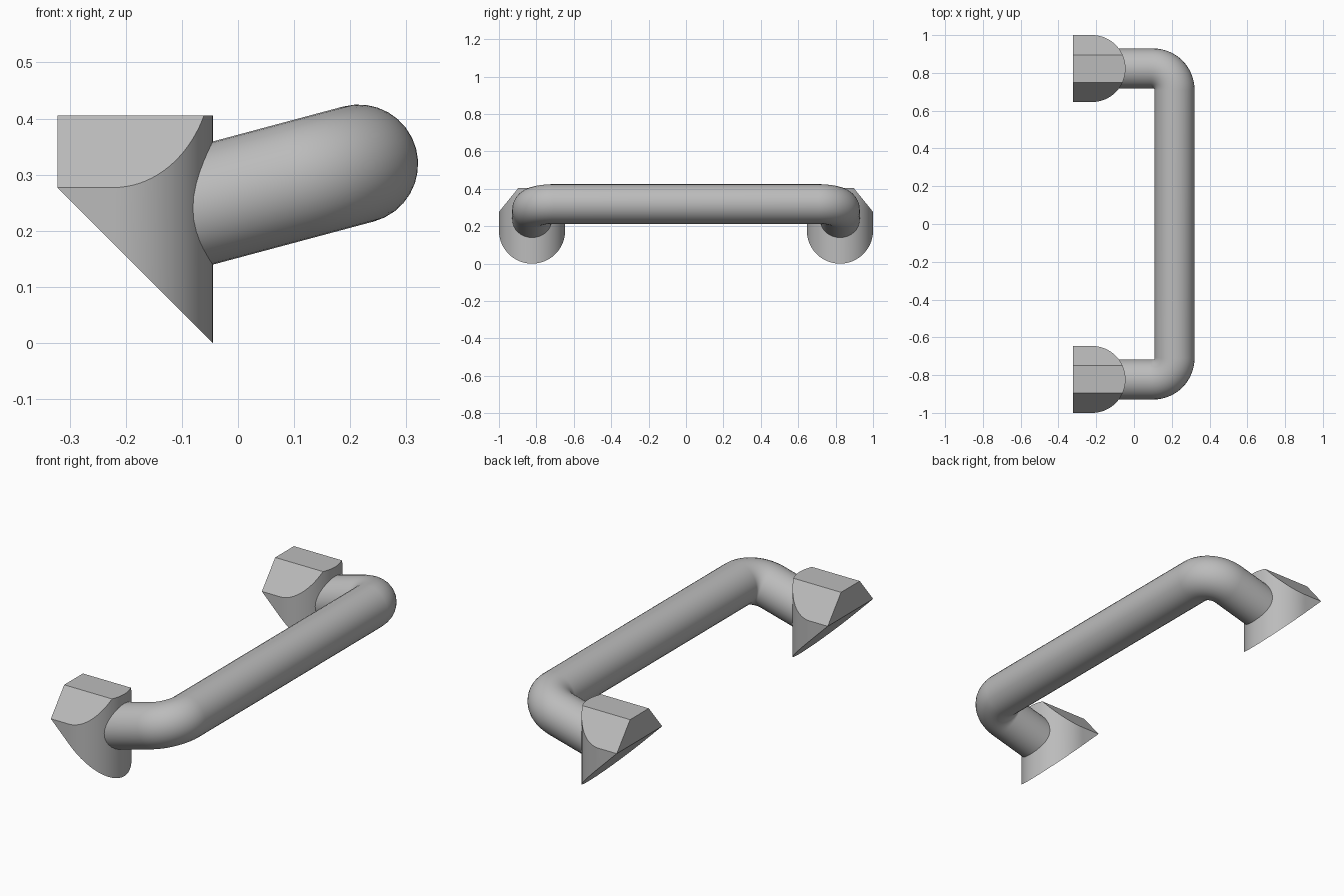
import bpy, bmesh, math
from mathutils import Vector

cube = bpy.data.objects.get("Cube")
if cube:
    bpy.data.objects.remove(cube, do_unlink=True)

grey = bpy.data.materials.new("plain grey")
grey.use_nodes = True
colour = (0.5, 0.5, 0.5, 1)
grey.diffuse_color = colour
grey.node_tree.nodes["Principled BSDF"].inputs["Base Color"].default_value = colour

FOOT_Y, FOOT_R = 0.823, 0.177
BACK, ROUND_X, TOP, SHOULDER = -0.322, -0.222, 0.405, 0.277
FRONT = ROUND_X + FOOT_R
TUBE_R, BEND_R, TILT = 0.106, 0.115, math.radians(15)


def finish(obj):
    obj.data.materials.append(grey)
    bpy.ops.object.select_all(action='DESELECT')
    obj.select_set(True)
    bpy.context.view_layer.objects.active = obj
    if obj.type == 'CURVE':
        bpy.ops.object.convert(target='MESH')
    bpy.ops.object.shade_smooth_by_angle(angle=math.radians(30))


def slice_off(bm, point, normal):
    """Remove everything beyond a plane and close the cut."""
    geom = bm.verts[:] + bm.edges[:] + bm.faces[:]
    cut = bmesh.ops.bisect_plane(bm, geom=geom, dist=1e-5, plane_co=point,
                                 plane_no=Vector(normal).normalized(), clear_outer=True)
    bmesh.ops.holes_fill(bm, edges=[e for e in bm.edges if e.is_boundary], sides=0)


def foot(name, y):
    # D-shaped column, rounded toward the bar
    outline = [(BACK, FOOT_R), (BACK, -FOOT_R)]
    for i in range(49):
        a = math.pi * (i / 48 - 0.5)
        outline.append((ROUND_X + FOOT_R * math.cos(a), FOOT_R * math.sin(a)))
    bm = bmesh.new()
    base = bm.faces.new([bm.verts.new((px, py, -0.1)) for px, py in outline])
    top = bmesh.ops.extrude_face_region(bm, geom=[base])
    verts = [v for v in top["geom"] if isinstance(v, bmesh.types.BMVert)]
    bmesh.ops.translate(bm, vec=(0, 0, TOP + 0.1), verts=verts)
    # Sloping underside, then the two chamfered shoulders
    slice_off(bm, (FRONT, 0, 0), (-SHOULDER, 0, BACK - FRONT))
    for side in (-1, 1):
        slice_off(bm, (0, side * FOOT_R, SHOULDER), (0, side * (TOP - SHOULDER), 0.104))
    bmesh.ops.recalc_face_normals(bm, faces=bm.faces)
    mesh = bpy.data.meshes.new(name)
    bm.to_mesh(mesh)
    bm.free()
    obj = bpy.data.objects.new(name, mesh)
    obj.location.y = y
    bpy.context.collection.objects.link(obj)
    finish(obj)


foot("front_foot", -FOOT_Y)
foot("back_foot", FOOT_Y)

# Tilted bar path: distance along the tilt, and y, for the front half
path = [(-0.345, -FOOT_Y)]
for i in range(17):
    a = math.pi / 2 * i / 16
    path.append((BEND_R * (math.sin(a) - 1), -FOOT_Y + BEND_R * (1 - math.cos(a))))
path += [(d, -y) for d, y in reversed(path)]

curve = bpy.data.curves.new("grab_bar", 'CURVE')
curve.dimensions = '3D'
curve.bevel_depth = TUBE_R
curve.bevel_resolution = 14
curve.use_fill_caps = True
spline = curve.splines.new('POLY')
spline.points.add(len(path) - 1)
for point, (d, y) in zip(spline.points, path):
    point.co = (0.215 + d * math.cos(TILT), y, 0.319 + d * math.sin(TILT), 1)
bar = bpy.data.objects.new("grab_bar", curve)
bpy.context.collection.objects.link(bar)
finish(bar)
